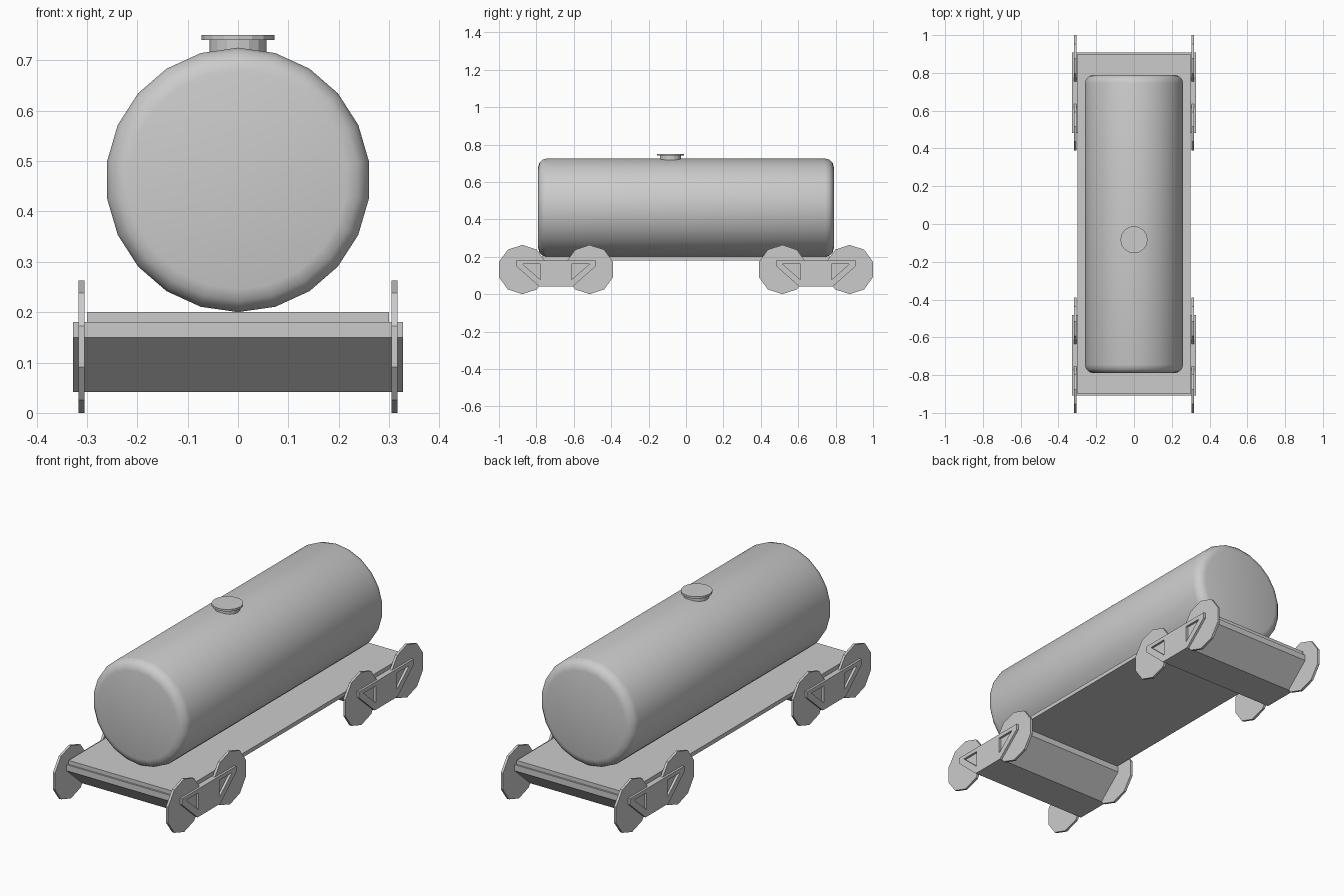
import bpy, bmesh, math
from mathutils import Matrix

if "Cube" in bpy.data.objects:
    bpy.data.objects.remove(bpy.data.objects["Cube"])


def add_object(name, bm):
    bmesh.ops.recalc_face_normals(bm, faces=bm.faces)
    mesh = bpy.data.meshes.new(name)
    bm.to_mesh(mesh)
    bm.free()
    obj = bpy.data.objects.new(name, mesh)
    bpy.context.collection.objects.link(obj)
    return obj


def prism(name, points, x0, x1):
    """Extrude a (y, z) profile along x."""
    bm = bmesh.new()
    face = bm.faces.new([bm.verts.new((x0, y, z)) for y, z in points])
    out = bmesh.ops.extrude_face_region(bm, geom=[face])
    verts = [v for v in out["geom"] if isinstance(v, bmesh.types.BMVert)]
    bmesh.ops.translate(bm, verts=verts, vec=(x1 - x0, 0, 0))
    return add_object(name, bm)


def disc(name, sides, radius, depth, centre):
    """Upright cylinder."""
    bm = bmesh.new()
    bmesh.ops.create_cone(bm, cap_ends=True, segments=sides, radius1=radius,
                          radius2=radius, depth=depth,
                          matrix=Matrix.Translation(centre))
    return add_object(name, bm)


def smooth(obj, degrees):
    bpy.ops.object.select_all(action='DESELECT')
    obj.select_set(True)
    bpy.context.view_layer.objects.active = obj
    bpy.ops.object.shade_smooth_by_angle(angle=math.radians(degrees))


# Tank: 22-sided barrel with rounded ends
bm = bmesh.new()
bmesh.ops.create_cone(bm, cap_ends=True, segments=22, radius1=0.2625,
                      radius2=0.2625, depth=1.58,
                      matrix=Matrix.Translation((0, 0, 0.4625))
                      @ Matrix.Rotation(math.pi / 2, 4, 'X'))
rims = [e for e in bm.edges
        if abs(e.verts[0].co.y - e.verts[1].co.y) < 0.01]
bmesh.ops.bevel(bm, geom=rims, offset=0.045, segments=3, profile=0.5,
                affect='EDGES')
tank = add_object("tank", bm)
smooth(tank, 40)

# Hatch on top of the tank
disc("hatch_neck", 16, 0.057, 0.045, (0, -0.083, 0.7175))
disc("hatch_lid", 16, 0.072, 0.01, (0, -0.083, 0.745))

# Flat deck
prism("deck", [(-0.9, 0.18), (0.9, 0.18), (0.9, 0.2), (-0.9, 0.2)], -0.3, 0.3)

for end, sign in (("front", -1), ("rear", 1)):
    # Full-width bogie with sloping underside
    yc = sign * 0.695
    half = [(0.213, 0.18), (0.213, 0.15), (0.09, 0.041)]
    outline = [(yc + y, z) for y, z in half]
    outline += [(yc - y, z) for y, z in reversed(half)]
    bogie = prism(end + "_bogie", outline, -0.328, 0.328)

    # Triangular recesses in the side faces
    for side in (-1, 1):
        for s in (-1, 1):
            tri = [(yc + s * y, z) for y, z in
                   ((0.178, 0.16), (0.083, 0.16), (0.083, 0.077))]
            x0, x1 = sorted((side * 0.315, side * 0.34))
            cutter = prism("recess_cutter", tri, x0, x1)
            cutter.hide_render = True
            cutter.hide_set(True)
            mod = bogie.modifiers.new("recess", 'BOOLEAN')
            mod.operation = 'DIFFERENCE'
            mod.solver = 'EXACT'
            mod.object = cutter

    # Ten-sided wheels with a point at top and bottom
    for side in (-1, 1):
        for y in (0.875, 0.515):
            ring = [(sign * y + 0.1315 * math.sin(i * math.pi / 5),
                     0.1315 + 0.1315 * math.cos(i * math.pi / 5))
                    for i in range(10)]
            prism(end + "_wheel", ring, side * 0.305, side * 0.317)
